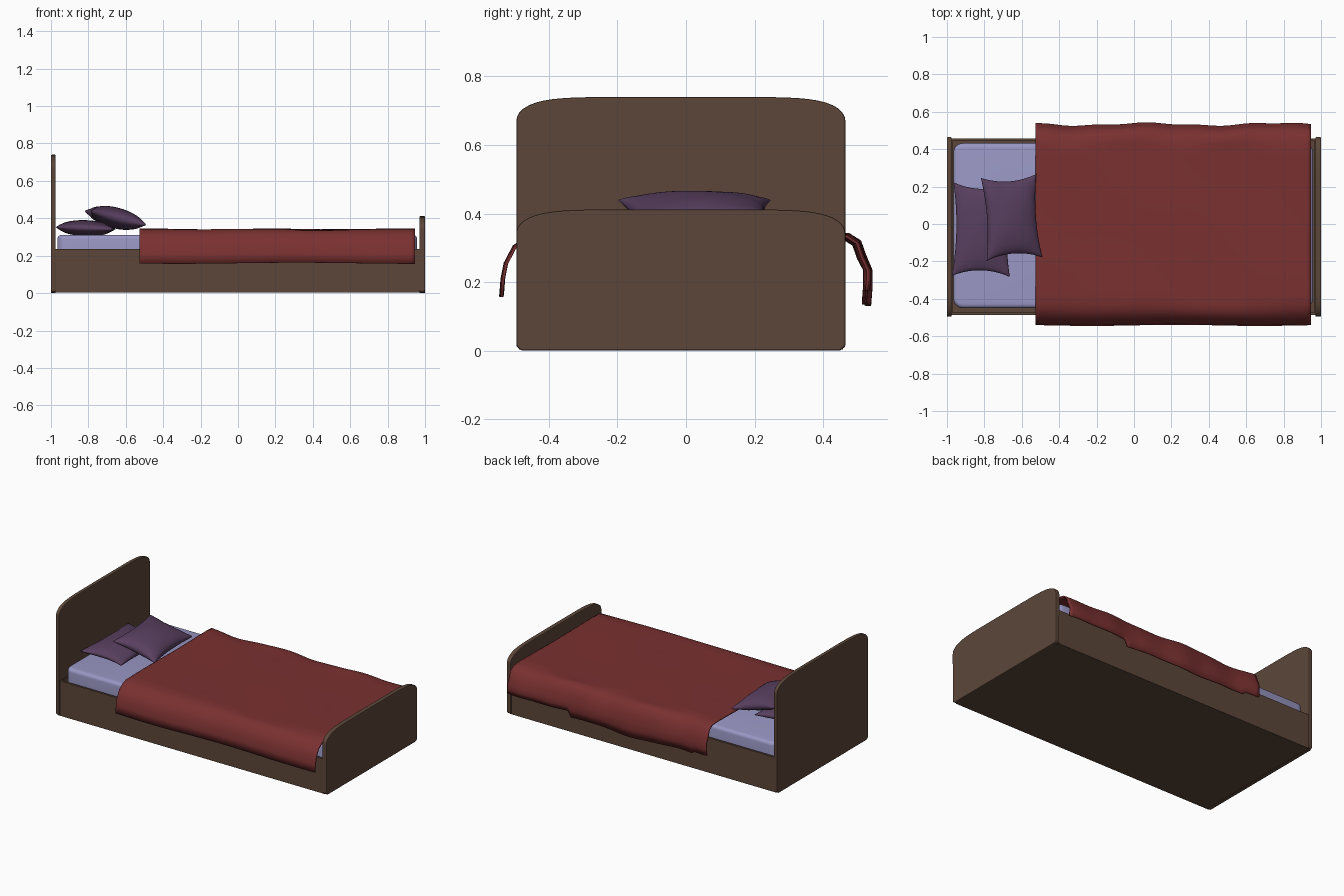
import bpy, bmesh, math

if "Cube" in bpy.data.objects:
    bpy.data.objects.remove(bpy.data.objects["Cube"])


def material(name, rgb):
    m = bpy.data.materials.new(name)
    m.diffuse_color = (*rgb, 1)
    m.use_nodes = True
    m.node_tree.nodes["Principled BSDF"].inputs["Base Color"].default_value = m.diffuse_color
    return m


WOOD = material("brown wood", (0.107, 0.062, 0.041))
SHEET = material("pale blue sheet", (0.32, 0.31, 0.55))
RED = material("red cloth", (0.195, 0.03, 0.03))
PURPLE = material("purple cloth", (0.098, 0.05, 0.115))


def finish(bm, name, mat, smooth=False):
    bmesh.ops.recalc_face_normals(bm, faces=bm.faces)
    me = bpy.data.meshes.new(name)
    bm.to_mesh(me)
    bm.free()
    me.materials.append(mat)
    for p in me.polygons:
        p.use_smooth = smooth
    ob = bpy.data.objects.new(name, me)
    bpy.context.collection.objects.link(ob)
    return ob


def bevel(ob, width, segments):
    b = ob.modifiers.new("bevel", "BEVEL")
    b.width, b.segments = width, segments
    b.limit_method, b.angle_limit = "ANGLE", math.radians(40)


def box(lo, hi):
    bm = bmesh.new()
    bmesh.ops.create_cube(bm, size=1)
    for v in bm.verts:
        v.co = [(a + b) / 2 + c * (b - a) for a, b, c in zip(lo, hi, v.co)]
    return bm


# End boards: arched profile extruded along x
def board(name, x0, x1, height):
    bm = bmesh.new()
    pts = [(-1, 0.012), (-1, height - 0.07)]
    n = 32
    for i in range(1, n):
        t = -math.cos(math.pi * i / n)
        pts.append((t, height - 0.07 + 0.07 * math.sqrt(1 - abs(t) ** 7)))
    pts += [(1, height - 0.07), (1, 0.012), (0.965, 0), (-0.965, 0)]
    face = bm.faces.new([bm.verts.new((x0, -0.015 + 0.48 * t, z)) for t, z in pts])
    ext = bmesh.ops.extrude_face_region(bm, geom=[face])
    for v in ext["geom"]:
        if isinstance(v, bmesh.types.BMVert):
            v.co.x = x1
    bevel(finish(bm, name, WOOD), 0.005, 2)


board("headboard", -1.0, -0.975, 0.74)
board("footboard", 0.97, 1.0, 0.412)

# Bed frame: box with a recess for the mattress
bm = box((-0.985, -0.487, 0.003), (0.98, 0.458, 0.235))
bm.faces.ensure_lookup_table()
top = max(bm.faces, key=lambda f: f.calc_center_median().z)
bmesh.ops.inset_region(bm, faces=[top], thickness=0.02)
inner = bmesh.ops.extrude_discrete_faces(bm, faces=[top])["faces"][0]
for v in inner.verts:
    v.co.z = 0.08
finish(bm, "bed_frame", WOOD)

# Mattress: rounded upright corners, then softened rims
bm = box((-0.965, -0.45, 0.085), (0.957, 0.432, 0.312))
upright = [e for e in bm.edges if abs(e.verts[0].co.z - e.verts[1].co.z) > 0.1]
bmesh.ops.bevel(bm, geom=upright, offset=0.05, segments=6, affect="EDGES", profile=0.5)
mattress = finish(bm, "mattress", SHEET, True)
bevel(mattress, 0.022, 4)


# Blanket: draped cross-section swept along x with gentle waves
def back_hem(x):
    if x > 0.5:
        return 0.175
    return 0.13 + 0.012 * math.sin(5 * x) ** 2 if x > -0.42 else 0.155


front = [(-0.538, 0.16), (-0.534, 0.21), (-0.525, 0.255), (-0.5, 0.303), (-0.465, 0.328)]
flat = [(-0.43 + 0.86 * i / 14, 0.337) for i in range(15)]
back = [(0.468, 0.334), (0.498, 0.315), (0.512, 0.275), (0.53, 0.235), (0.53, 0.19), (0.526, 0.14)]
section = front + flat + back
bm = bmesh.new()
cols = 64
rows = []
for i in range(cols + 1):
    x = -0.527 + 1.473 * i / cols
    row = []
    for j, (y, z) in enumerate(section):
        if j >= len(section) - 2:
            h = back_hem(x)
            z = h if j == len(section) - 1 else (h + 0.235) / 2
        if y > 0.44:      # back drape ripples
            y += 0.007 * math.sin(9 * x + 1) + 0.003 * math.sin(23 * x)
            z += 0.006 * math.sin(11 * x + 2) if z > 0.25 else 0
        elif y < -0.44:   # front drape hangs straighter
            y += 0.003 * math.sin(7 * x)
            z += 0.003 * math.sin(5 * x)
        else:
            z += 0.004 * math.sin(7 * x + 4 * y) * math.cos(5 * y - 2 * x)
        row.append(bm.verts.new((x, y, z)))
    rows.append(row)
for a, b in zip(rows, rows[1:]):
    for j in range(len(section) - 1):
        bm.faces.new((a[j], a[j + 1], b[j + 1], b[j]))
blanket = finish(bm, "blanket", RED, True)
solid = blanket.modifiers.new("thickness", "SOLIDIFY")
solid.thickness, solid.offset = 0.008, 0


# Pillows: puffed grid with pinched sides and pointed corners
def pillow(name, loc, half, puff, rot, phase):
    bm = bmesh.new()
    n = 28
    for side in (1, -1):
        grid = []
        for i in range(n + 1):
            u = -math.cos(math.pi * i / n)
            line = []
            for j in range(n + 1):
                v = -math.cos(math.pi * j / n)
                p, q = max(0, 1 - u * u), max(0, 1 - v * v)
                x = half[0] * u * (1 - 0.13 * q)
                y = half[1] * v * (1 - 0.13 * p)
                wrinkle = 1 + 0.07 * math.sin(9 * u * v + 4 * u + phase) * (u * u + v * v) / 2
                z = side * puff * (p * q) ** 0.42 * wrinkle
                line.append(bm.verts.new((x, y, z)))
            grid.append(line)
        for a, b in zip(grid, grid[1:]):
            for j in range(n):
                bm.faces.new((a[j], a[j + 1], b[j + 1], b[j]))
    bmesh.ops.remove_doubles(bm, verts=bm.verts, dist=0.0005)
    ob = finish(bm, name, PURPLE, True)
    ob.location = loc
    ob.rotation_euler = [math.radians(r) for r in rot]


pillow("lower_pillow", (-0.815, -0.03, 0.347), (0.155, 0.25), 0.043, (0, 2, -1), 0)
pillow("upper_pillow", (-0.655, 0.035, 0.402), (0.153, 0.222), 0.056, (0, 14, 4), 2)
